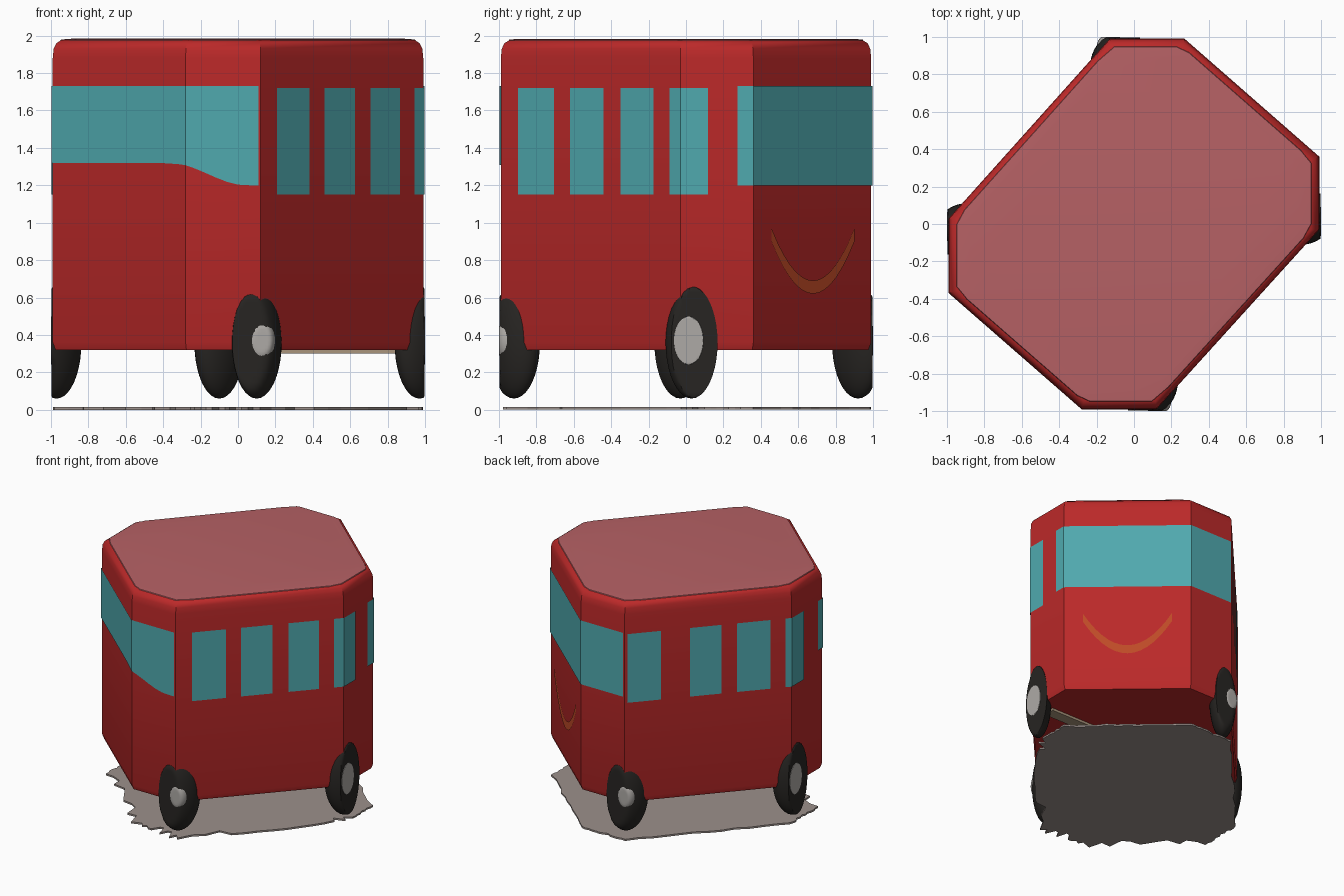
import bpy, bmesh, math, random
from mathutils import Vector, Matrix

if "Cube" in bpy.data.objects:
    bpy.data.objects.remove(bpy.data.objects["Cube"])

random.seed(3)

# Plan outline: a turned rectangle with clipped corners, counter-clockwise
OUT = [Vector(p) for p in [(-0.28, -0.99), (0.12, -0.99), (0.99, -0.03), (0.99, 0.36),
                           (0.27, 0.99), (-0.13, 0.99), (-0.99, 0.03), (-0.99, -0.37)]]


def at(u):
    """Point on the outline; u = corner index + fraction of the next edge."""
    i = math.floor(u)
    return OUT[i % 8].lerp(OUT[(i + 1) % 8], u - i)


def material(name, rgb):
    m = bpy.data.materials.new(name)
    m.diffuse_color = (*rgb, 1)
    m.use_nodes = True
    m.node_tree.nodes["Principled BSDF"].inputs["Base Color"].default_value = m.diffuse_color
    return m


RED = material("red_paint", (0.50, 0.022, 0.022))
ROOF = material("roof_pink", (0.47, 0.12, 0.13))
GLASS = material("teal_glass", (0.08, 0.40, 0.43))
ORANGE = material("faded_orange", (0.52, 0.07, 0.02))
BLACK = material("tyre_black", (0.02, 0.018, 0.016))
HUB = material("hub_grey", (0.42, 0.40, 0.38))
FLOOR = material("floor_grey", (0.33, 0.28, 0.26))
TAN = material("beam_tan", (0.40, 0.30, 0.20))


def finish(name, bm, mat, angle=None):
    me = bpy.data.meshes.new(name)
    bm.to_mesh(me)
    bm.free()
    ob = bpy.data.objects.new(name, me)
    bpy.context.collection.objects.link(ob)
    me.materials.append(mat)
    if angle:
        bpy.ops.object.select_all(action='DESELECT')
        bpy.context.view_layer.objects.active = ob
        ob.select_set(True)
        bpy.ops.object.shade_smooth_by_angle(angle=math.radians(angle))
    return ob


def loft(name, rings, mat, angle=None, caps=True):
    """Skin between closed rings of 3D points, bottom to top."""
    bm = bmesh.new()
    rs = [[bm.verts.new(p) for p in r] for r in rings]
    n = len(rs[0])
    for a, b in zip(rs, rs[1:]):
        for i in range(n):
            j = (i + 1) % n
            bm.faces.new((a[i], a[j], b[j], b[i]))
    if caps:
        bm.faces.new(rs[0][::-1])
        bm.faces.new(rs[-1])
    return finish(name, bm, mat, angle)


# Outline with slightly eased corners
EASED = [u % 8 for i in range(8) for u in (i - 0.05, i + 0.08)]


def ring(s, z):
    return [(at(u).x * s, at(u).y * s, z) for u in sorted(EASED, key=lambda v: (v + 0.5) % 8)]


def corner_ring(s, z):
    return [(p.x * s, p.y * s, z) for p in OUT]


# Body shell and roof skin
body = loft("body", [corner_ring(s, z) for s, z in
            [(0.985, 0.32), (1, 0.36), (1, 1.88), (0.995, 1.93), (0.98, 1.96), (0.955, 1.975)]],
            RED, 35)
loft("roof_panel", [ring(0.962, 1.966), ring(0.955, 1.979), ring(0.90, 1.983)], ROOF, 40)


# Panels that wrap around the outline
def panel(name, u0, u1, lo, hi, mat=GLASS, extra=()):
    us = sorted({u0, u1, *extra, *[i for i in range(20) if u0 < i < u1]})
    bm = bmesh.new()
    prev = None
    for u in us:
        p = at(u) * 1.006
        zs = [f(u) if callable(f) else f for f in (lo, hi)]
        cur = [bm.verts.new((p.x, p.y, z)) for z in zs]
        if prev:
            bm.faces.new((prev[0], cur[0], cur[1], prev[1]))
        prev = cur
    return finish(name, bm, mat)


# Front windscreen dips towards the door corner
def dip(u):
    t = min(max((u - 7.8) / 1.0, 0), 1)
    return 1.32 - 0.12 * t * t * (3 - 2 * t)


panel("windscreen", 6.85, 8.97, dip, 1.73, extra=[7.8 + 0.15 * k for k in range(8)])
panel("rear_window", 2.78, 4.97, 1.20, 1.73)

# Side windows on both long sides
right = [(1.10, 1.30), (1.39, 1.575), (1.67, 1.85), (1.94, 2.38)]
left = [(5.02, 5.22), (5.39, 5.58), (5.67, 5.87), (5.96, 6.38)]
for side, spans in (("right", right), ("left", left)):
    for k, (a, b) in enumerate(spans):
        panel(f"{side}_window_{k + 1}", a, b, 1.15, 1.72)

# Faded curved stripe on the rear
stripe = [3.15 + 0.7 * k / 14 for k in range(15)]
curve = lambda u: 0.62 + 0.28 * ((u - 3.5) / 0.35) ** 2
panel("rear_stripe", stripe[0], stripe[-1], curve, lambda u: curve(u) + 0.07, ORANGE, stripe)


# Wheels: tall flattened ellipsoids, cut flush with the outer limits
ALONG = (OUT[2] - OUT[1]).normalized()
TURN = Matrix.Rotation(math.atan2(ALONG.y, ALONG.x), 4, 'Z')


def blob(name, centre, radii, limit, mat):
    bm = bmesh.new()
    bmesh.ops.create_uvsphere(bm, u_segments=32, v_segments=20, radius=1)
    bm.transform(Matrix.Translation(centre) @ TURN @ Matrix.Diagonal((*radii, 1)))
    for v in bm.verts:
        v.co.x = min(max(v.co.x, -limit), limit)
        v.co.y = min(max(v.co.y, -limit), limit)
    finish(name, bm, mat, 40)


wheels = {"front_right": (0.10, -0.92), "rear_right": (0.97, 0.03),
          "rear_left": (-0.10, 0.92), "front_left": (-0.97, -0.03)}
for name, (x, y) in wheels.items():
    s = 1 if "right" in name else -1
    out = Vector((ALONG.y, -ALONG.x)) * s
    blob(name + "_tyre", (x, y, 0.36), (0.165, 0.10, 0.30), 0.997, BLACK)
    blob(name + "_hub", (x + out.x * 0.02, y + out.y * 0.02, 0.37), (0.075, 0.09, 0.13), 1.0, HUB)

# Cross beam under the body
bm = bmesh.new()
bmesh.ops.create_cube(bm, size=1)
bm.transform(Matrix.Translation((0.54, 0.04, 0.315)) @ Matrix.Diagonal((0.66, 0.09, 0.03, 1)))
finish("under_beam", bm, TAN)

# Thin floor sheet, ragged along the front
edge = []
for k in range(96):
    u = k / 12
    ragged = u > 6.9 or u < 1.3 or 1.8 < u < 2.3
    s = random.uniform(0.88, 0.99) if ragged else random.uniform(0.975, 1.0)
    edge.append(at(u) * s)
loft("floor_sheet", [[(p.x, p.y, z) for p in edge] for z in (0.0, 0.014)], FLOOR)
